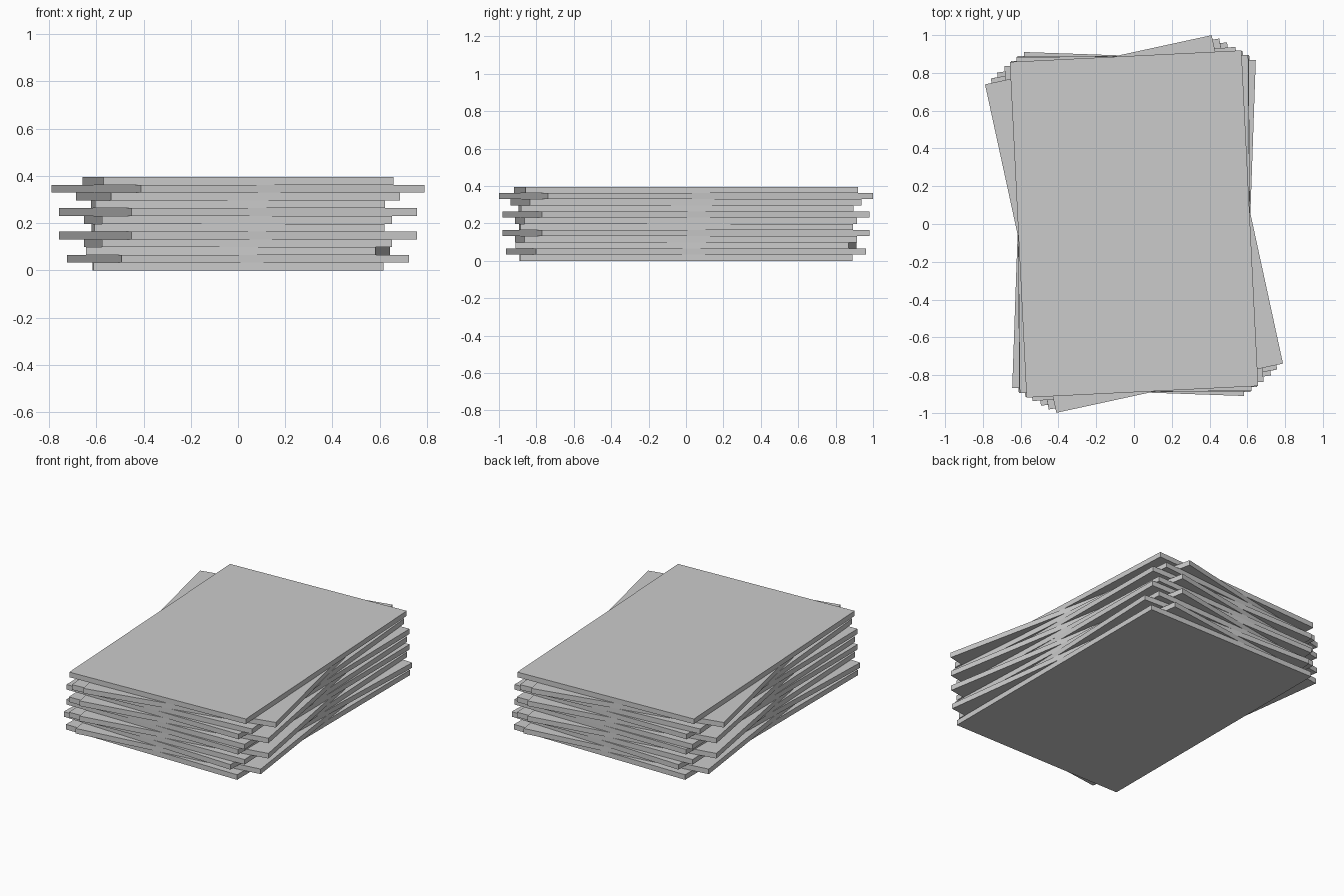
import bpy
from math import radians

if "Cube" in bpy.data.objects:
    bpy.data.objects.remove(bpy.data.objects["Cube"])

# Sheet size and the twist of each sheet, bottom to top, in degrees
WIDTH, DEPTH, THICK = 1.228, 1.779, 0.0329
TWISTS = [0.1, 7.5, -2.0, 2.45, 9.9, 0.4, 2.45, 9.92, 0.6, 4.8, 12.25, 2.85]


def add_sheet(index, twist):
    bpy.ops.mesh.primitive_cube_add(size=1, location=(0, 0, (index + 0.5) * THICK))
    sheet = bpy.context.object
    sheet.name = f"sheet_{index + 1:02d}"
    sheet.scale = (WIDTH, DEPTH, THICK)
    sheet.rotation_euler.z = radians(twist)


# Loose stack of thin rectangular sheets
for i, angle in enumerate(TWISTS):
    add_sheet(i, angle)
